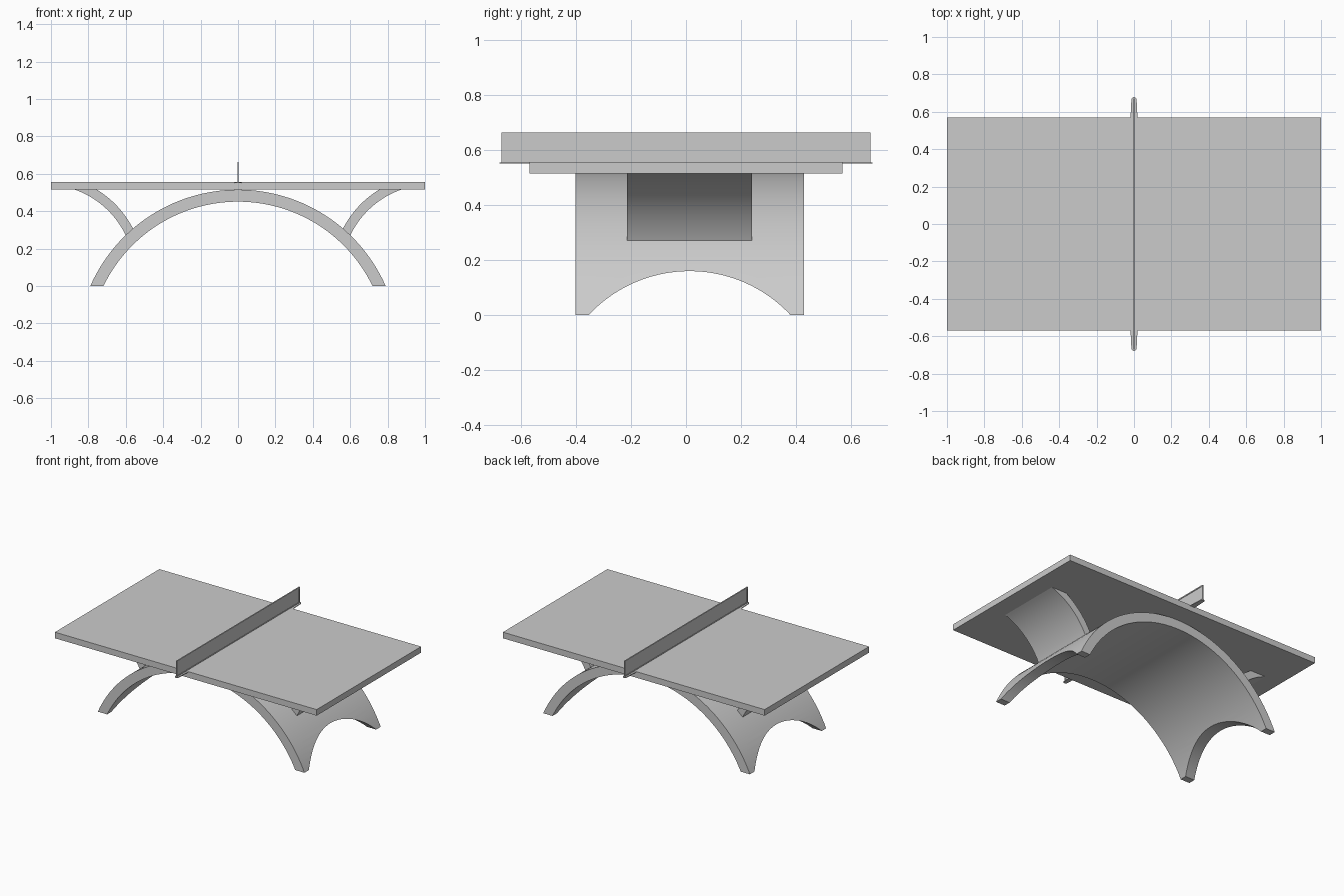
import bpy, bmesh, math

if "Cube" in bpy.data.objects:
    bpy.data.objects.remove(bpy.data.objects["Cube"])


def arc(cx, cz, r, a0, a1, n):
    return [(cx + r * math.cos(a0 + (a1 - a0) * i / n),
             cz + r * math.sin(a0 + (a1 - a0) * i / n)) for i in range(n + 1)]


def extrude(name, points, offset, smooth=True):
    """Prism from 3D outline points, extruded along offset."""
    bm = bmesh.new()
    face = bm.faces.new([bm.verts.new(p) for p in points])
    new = bmesh.ops.extrude_face_region(bm, geom=[face])["geom"]
    bmesh.ops.translate(bm, vec=offset, verts=[v for v in new if isinstance(v, bmesh.types.BMVert)])
    bmesh.ops.recalc_face_normals(bm, faces=bm.faces)
    mesh = bpy.data.meshes.new(name)
    bm.to_mesh(mesh)
    bm.free()
    obj = bpy.data.objects.new(name, mesh)
    bpy.context.collection.objects.link(obj)
    if smooth:
        shade(obj)
    return obj


def shade(obj):
    bpy.ops.object.select_all(action='DESELECT')
    obj.select_set(True)
    bpy.context.view_layer.objects.active = obj
    bpy.ops.object.shade_smooth_by_angle(angle=math.radians(30))


def box(name, x0, x1, y0, y1, z0, z1):
    return extrude(name, [(x0, y0, z0), (x1, y0, z0), (x1, y1, z0), (x0, y1, z0)],
                   (0, 0, z1 - z0), False)


# Table top
TOP = 0.557
box("table_top", -1, 1, -0.57, 0.57, 0.515, TOP)

# Large arched base
CZ = -0.348
outer_r, inner_r = 0.863, 0.799
ao, ai = math.asin(-CZ / outer_r), math.asin(-CZ / inner_r)
profile = (arc(0, CZ, outer_r, ao, math.pi - ao, 56)
           + arc(0, CZ, inner_r, math.pi - ai, ai, 56))
base = extrude("arched_base", [(x, -0.402, z) for x, z in profile], (0, 0.832, 0), False)

# Curved opening between the feet, cut through both ends
a = math.asin(0.342 / 0.502) - 0.1
opening = arc(0.013, -0.342, 0.502, a, math.pi - a, 40)
cutter = extrude("opening_cutter", [(-1, y, z) for y, z in opening], (2, 0, 0), False)
cutter.hide_render = True
mod = base.modifiers.new("opening", 'BOOLEAN')
mod.operation = 'DIFFERENCE'
mod.solver = 'EXACT'
mod.object = cutter
bpy.context.view_layer.objects.active = base
bpy.ops.object.modifier_apply(modifier="opening")
bpy.data.objects.remove(cutter)
shade(base)

# Curved braces between the arch and the table top
bx, bz, r1, r2 = 1.03, 0.066, 0.476, 0.527
for side, s in (("left", -1), ("right", 1)):
    low = arc(bx, bz, r1, math.pi - 0.43, math.pi - math.asin((0.515 - bz) / r1), 20)
    high = arc(bx, bz, r2, math.pi - math.asin((0.515 - bz) / r2), math.pi - 0.45, 20)
    extrude(side + "_brace", [(s * x, -0.215, z) for x, z in low + high], (0, 0.455, 0))

# Net with a thin border
box("net", -0.001, 0.001, -0.662, 0.662, TOP, 0.658)
box("net_top_rail", -0.004, 0.004, -0.67, 0.67, 0.656, 0.664)
box("net_bottom_rail", -0.004, 0.004, -0.67, 0.67, TOP - 0.003, TOP + 0.004)
for side, s in (("front", -1), ("back", 1)):
    box(side + "_net_post", -0.004, 0.004, *sorted((s * 0.661, s * 0.671)), 0.554, 0.664)
    # Tapered bracket with a rounded tip
    tip = [(0.014 * math.cos(t * math.pi / 8), s * (0.664 + 0.015 * math.sin(t * math.pi / 8)))
           for t in range(9)]
    outline = [(0.019, s * 0.565)] + tip + [(-0.019, s * 0.565)]
    extrude(side + "_net_bracket", [(x, y, 0.551) for x, y in outline], (0, 0, 0.005))
